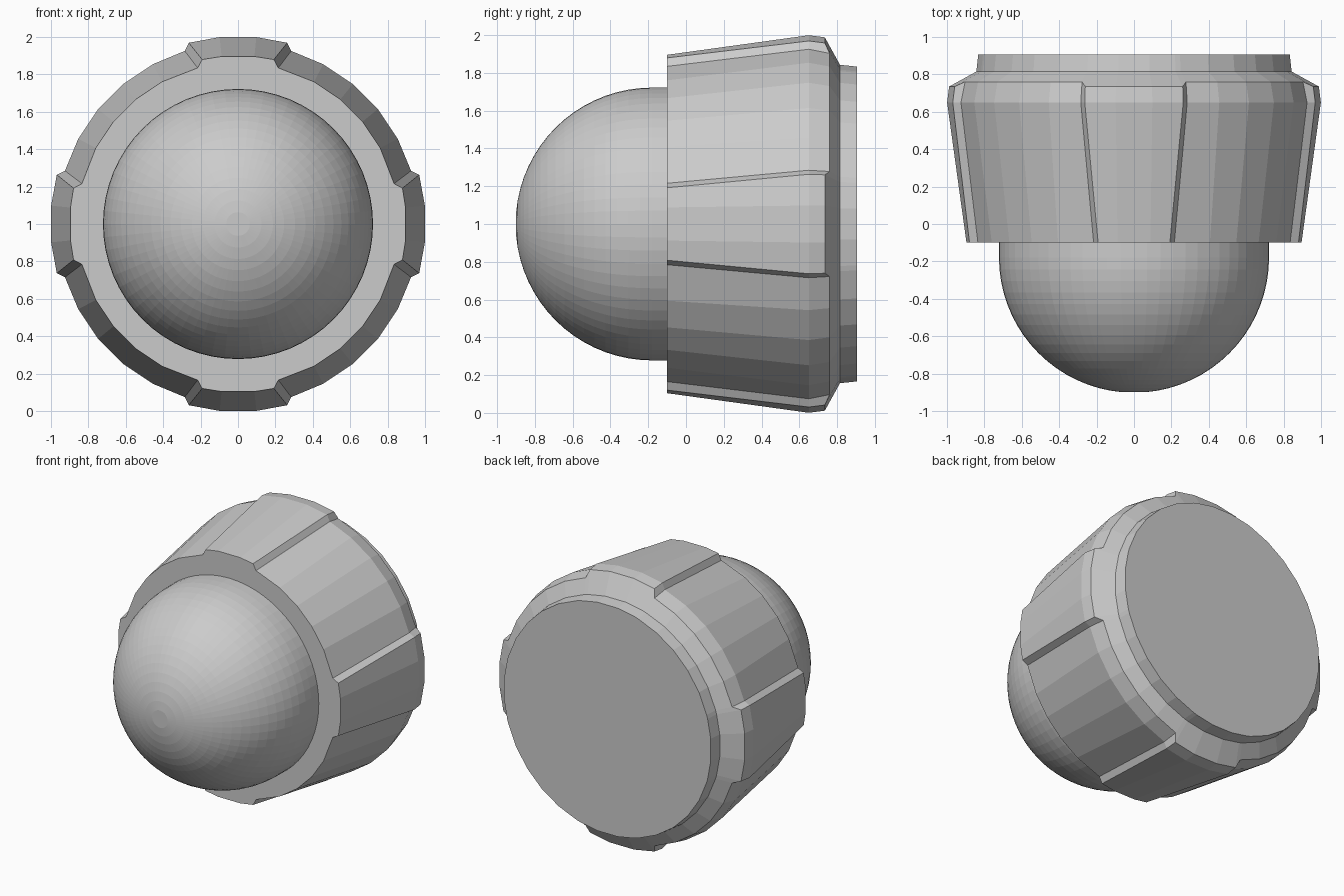
import bpy, bmesh
from math import sin, cos, radians, pi

if "Cube" in bpy.data.objects:
    bpy.data.objects.remove(bpy.data.objects["Cube"])


def loft(name, rows, cap_first, cap_last, smooth=None):
    """Skin closed rows of (angle, radius, y) points around the y axis at z = 1."""
    bm = bmesh.new()
    rings = [[bm.verts.new((r * sin(a), y, 1 + r * cos(a))) for a, r, y in row]
             for row in rows]
    n = len(rings[0])
    for a, b in zip(rings, rings[1:]):
        for i in range(n):
            j = (i + 1) % n
            if len(a) == 1:
                bm.faces.new((a[0], b[j], b[i]))
            else:
                bm.faces.new((a[i], a[j], b[j], b[i]))
    if cap_first:
        bm.faces.new(rings[0])
    if cap_last:
        bm.faces.new(rings[-1])
    bmesh.ops.recalc_face_normals(bm, faces=bm.faces)
    mesh = bpy.data.meshes.new(name)
    bm.to_mesh(mesh)
    bm.free()
    obj = bpy.data.objects.new(name, mesh)
    bpy.context.collection.objects.link(obj)
    return obj


# Housing: tapered collar with four raised grip pads, chamfer and back rim
def collar_row(pad, groove, pad_edge, groove_edge):
    """pad and groove are (radius, y); the edges are half angles of the pad."""
    quarter = [(-pad_edge, pad), (-5.6, pad), (5.6, pad), (pad_edge, pad),
               (groove_edge, groove), (28.1, groove), (39.4, groove),
               (50.6, groove), (61.9, groove), (90 - groove_edge, groove)]
    return [(radians(a + 90 * q), r, y) for q in range(4) for a, (r, y) in quarter]


loft("collar", [
    collar_row((0.71, -0.10), (0.71, -0.10), 12.3, 14.5),
    collar_row((0.90, -0.10), (0.862, -0.10), 12.3, 14.5),
    collar_row((1.004, 0.65), (0.968, 0.65), 15.2, 17.1),
    collar_row((0.993, 0.735), (0.945, 0.76), 15.2, 17.1),
    collar_row((0.847, 0.815), (0.847, 0.815), 15.2, 17.1),
    collar_row((0.837, 0.905), (0.837, 0.905), 15.2, 17.1),
], False, True)

# Dome: hemisphere with a short straight skirt running into the collar
SEG, LAT, R, Y0 = 64, 18, 0.722, -0.18


def circle(r, y):
    return [(2 * pi * i / SEG, r, y) for i in range(SEG)]


dome_rows = [circle(R, -0.09)]
for k in range(LAT):
    t = pi / 2 * k / LAT
    dome_rows.append(circle(R * cos(t), Y0 - R * sin(t)))
loft("dome", dome_rows, False, True)
